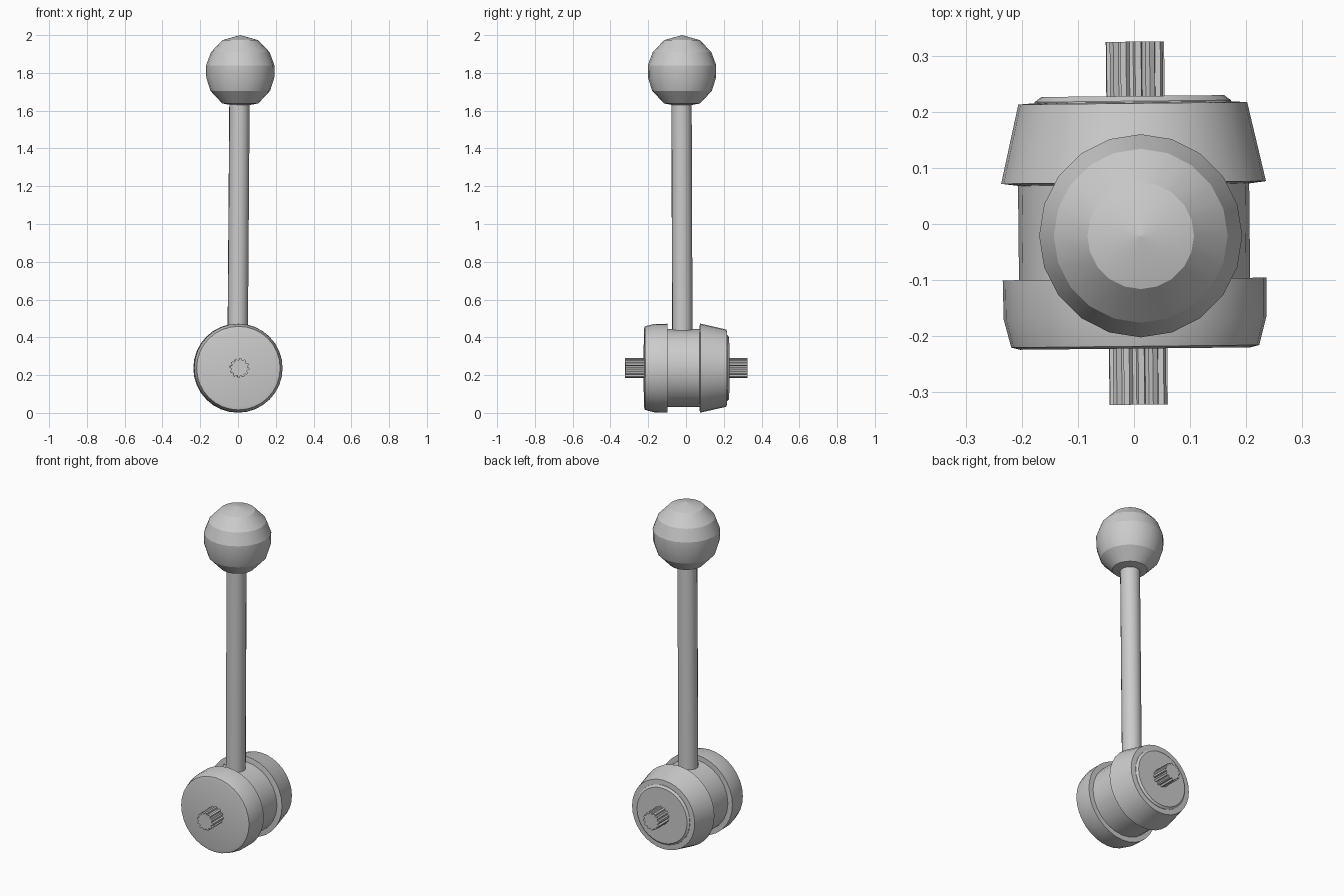
import bpy, bmesh
from math import sin, cos, pi, radians
from mathutils import Vector

if "Cube" in bpy.data.objects:
    bpy.data.objects.remove(bpy.data.objects["Cube"])

HUB_Z = 0.237
HUB_ROT = (radians(-90), 0, radians(0.6))   # local z -> world y, slight yaw


def finish(name, bm, loc, rot, angle):
    bmesh.ops.remove_doubles(bm, verts=bm.verts, dist=1e-6)
    bmesh.ops.recalc_face_normals(bm, faces=bm.faces)
    mesh = bpy.data.meshes.new(name)
    bm.to_mesh(mesh)
    bm.free()
    obj = bpy.data.objects.new(name, mesh)
    bpy.context.collection.objects.link(obj)
    obj.location, obj.rotation_euler = loc, rot
    bpy.ops.object.select_all(action='DESELECT')
    obj.select_set(True)
    bpy.context.view_layer.objects.active = obj
    bpy.ops.object.shade_smooth_by_angle(angle=radians(angle))
    return obj


def lathe(name, profile, sides, loc, rot=(0, 0, 0), angle=20):
    """Revolve (radius, height) points about local z, capping both ends."""
    bm = bmesh.new()
    rings = [[bm.verts.new((r * cos(2 * pi * i / sides), r * sin(2 * pi * i / sides), h))
              for i in range(sides)] for r, h in profile]
    for a, b in zip(rings, rings[1:]):
        for i in range(sides):
            j = (i + 1) % sides
            bm.faces.new((a[i], a[j], b[j], b[i]))
    bm.faces.new(rings[0][::-1])
    bm.faces.new(rings[-1])
    return finish(name, bm, loc, rot, angle)


def splined_shaft(name, teeth, r_out, r_in, y0, y1, loc, rot):
    bm = bmesh.new()
    pts = []
    for i in range(teeth):
        for f, r in ((0.0, r_out), (0.4, r_out), (0.55, r_in), (0.85, r_in)):
            a = 2 * pi * (i + f) / teeth
            pts.append((r * cos(a), r * sin(a)))
    face = bm.faces.new([bm.verts.new((x, y, y0)) for x, y in pts])
    ext = bmesh.ops.extrude_face_region(bm, geom=[face], use_keep_orig=True)
    top = [v for v in ext['geom'] if isinstance(v, bmesh.types.BMVert)]
    bmesh.ops.translate(bm, verts=top, vec=(0, 0, y1 - y0))
    return finish(name, bm, loc, rot, 15)


# Hub: central drum with a collar at each end
hub = (0, 0, HUB_Z)
lathe("hub_drum", [(0.206, -0.12), (0.206, 0.10)], 24, hub, HUB_ROT)
lathe("front_collar", [(0.205, -0.222), (0.221, -0.218), (0.234, -0.168), (0.235, -0.098)],
      32, hub, HUB_ROT, 50)
lathe("back_collar", [(0.205, 0.070), (0.236, 0.074), (0.204, 0.215), (0.175, 0.217)],
      32, hub, HUB_ROT)
lathe("back_cap", [(0.176, 0.210), (0.175, 0.219), (0.163, 0.228)], 32, hub, HUB_ROT)

# Splined axle passing through the hub
splined_shaft("axle", 12, 0.052, 0.043, -0.322, 0.325, (0.005, 0, HUB_Z + 0.001), HUB_ROT)

# Slightly leaning lever rod
base, tip = Vector((-0.002, -0.019, 0.35)), Vector((0.008, -0.024, 1.68))
axis = tip - base
lathe("lever_rod", [(0.054, 0), (0.054, axis.length)], 16, base,
      axis.to_track_quat('Z', 'Y').to_euler(), 30)

# Faceted ball knob
lathe("knob", [(0.05, -0.18), (0.095, -0.172), (0.158, -0.105), (0.180, -0.035), (0.181, 0.03),
               (0.155, 0.10), (0.095, 0.163), (0.0001, 0.19)], 20, (0.012, -0.021, 1.81))
